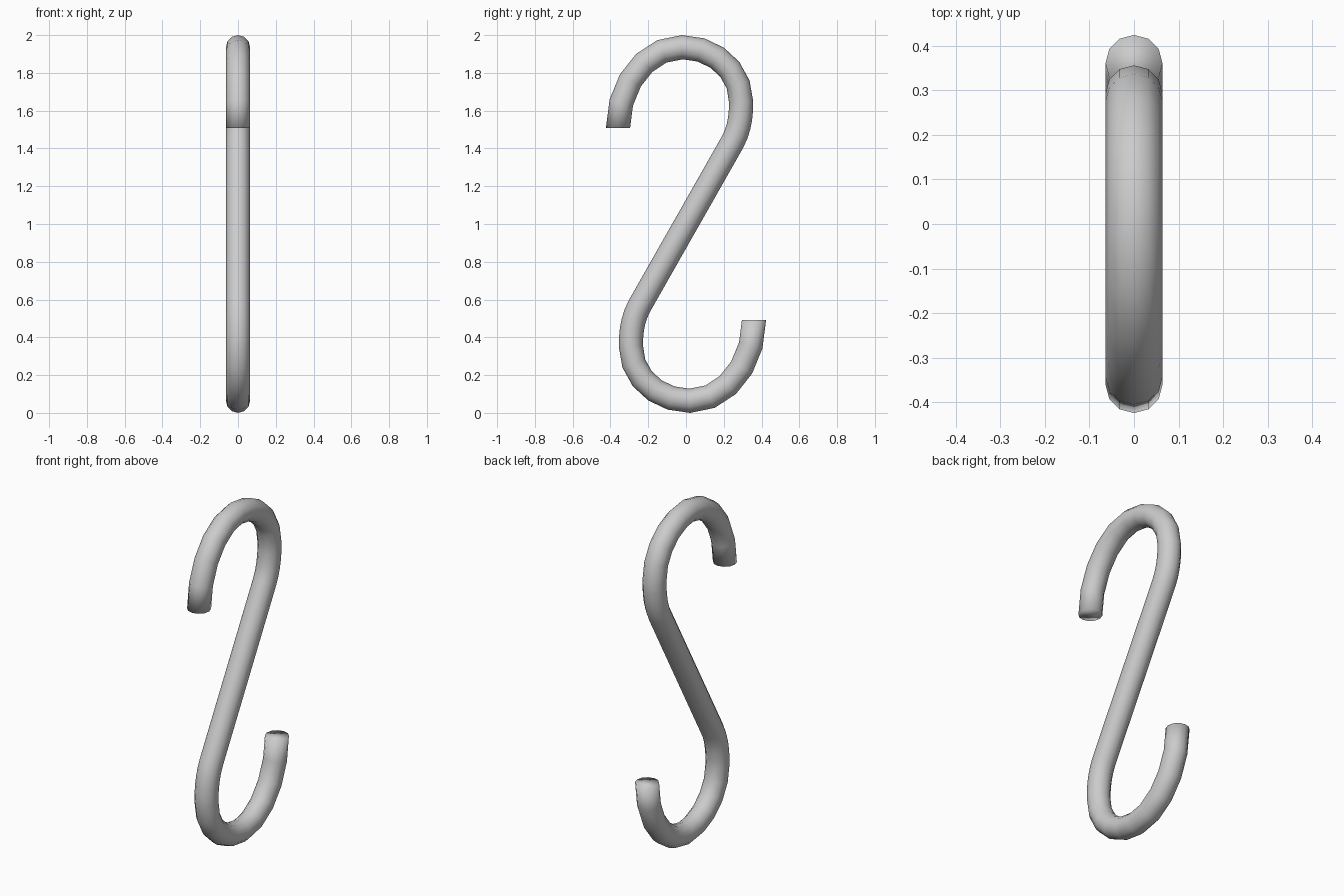
import bpy, bmesh
from mathutils import Vector

if "Cube" in bpy.data.objects:
    bpy.data.objects.remove(bpy.data.objects["Cube"])

R = 0.064  # wire radius

# Upper half of the centre line as (y, z): left handle, point, right handle
half = [
    ((-0.36, 1.40), (-0.36, 1.508), (-0.36, 1.743)),
    ((-0.208, 1.936), (-0.02, 1.936), (0.152, 1.936)),
    ((0.292, 1.81), (0.292, 1.645), (0.292, 1.57)),
    ((0.282, 1.50), (0.247, 1.435), (0.165, 1.29)),
]

# Lower half is the upper half turned 180 degrees about (0, 1)
turn = lambda p: (-p[0], 2 - p[1])
path = half + [tuple(turn(p) for p in reversed(k)) for k in reversed(half)]

# Round wire swept along the path
curve = bpy.data.curves.new("s_hook", 'CURVE')
curve.dimensions = '3D'
curve.resolution_u = 5
curve.bevel_depth = R
curve.bevel_resolution = 4
curve.use_fill_caps = True
spline = curve.splines.new('BEZIER')
spline.bezier_points.add(len(path) - 1)
for bp, (l, c, r) in zip(spline.bezier_points, path):
    bp.handle_left_type = bp.handle_right_type = 'FREE'
    bp.co = Vector((0, *c))
    bp.handle_left = Vector((0, *l))
    bp.handle_right = Vector((0, *r))

hook = bpy.data.objects.new("s_hook", curve)
bpy.context.collection.objects.link(hook)
bpy.context.view_layer.objects.active = hook
hook.select_set(True)
bpy.ops.object.convert(target='MESH')
hook = bpy.context.object

# Weld the end caps and smooth the whole wire
bm = bmesh.new()
bm.from_mesh(hook.data)
bmesh.ops.remove_doubles(bm, verts=bm.verts, dist=0.0005)
bmesh.ops.recalc_face_normals(bm, faces=bm.faces)
for f in bm.faces:
    f.smooth = True
bm.to_mesh(hook.data)
bm.free()
